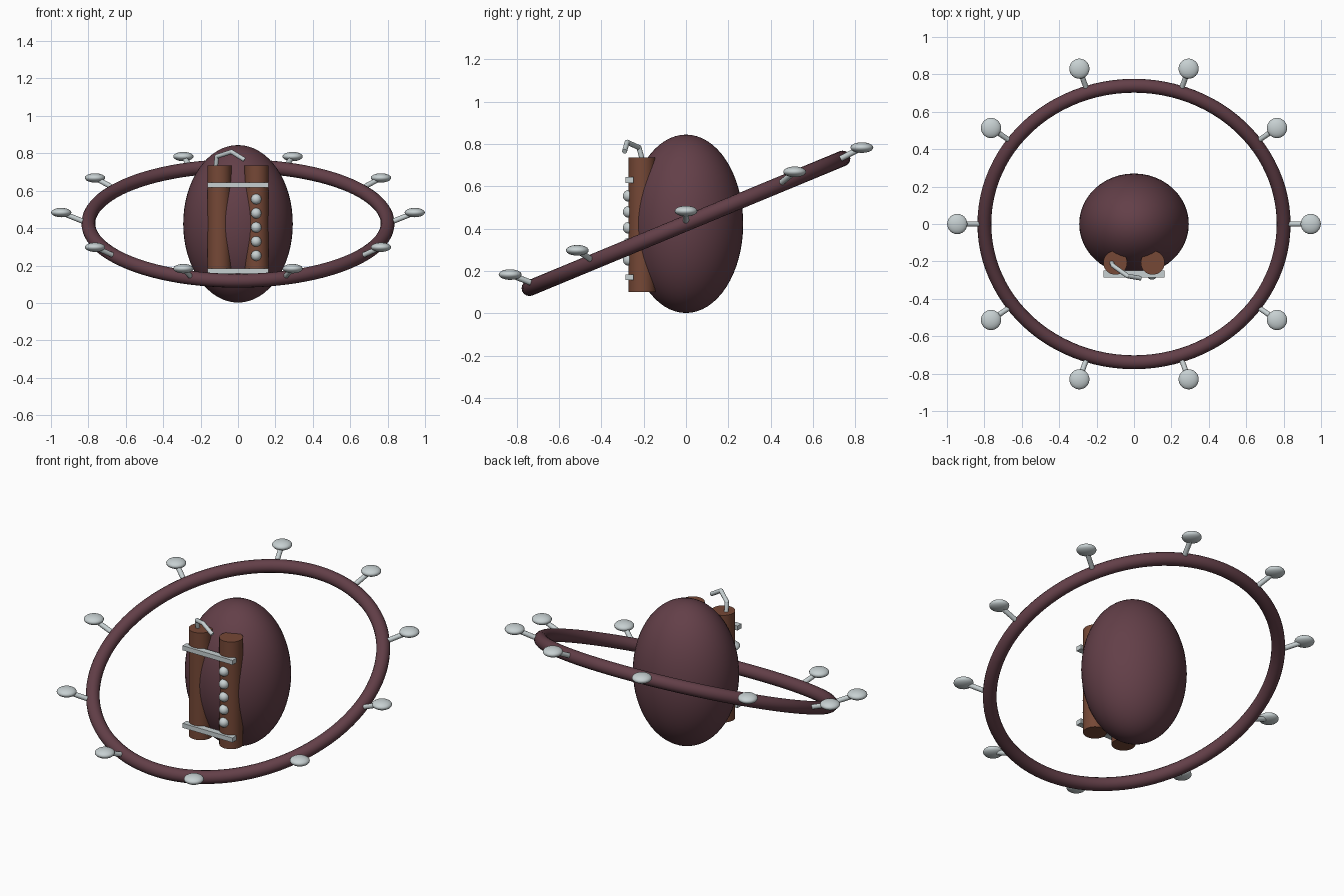
import bpy
from math import radians, cos, sin, pi
from mathutils import Vector

cube = bpy.data.objects.get("Cube")
if cube:
    bpy.data.objects.remove(cube, do_unlink=True)


def material(name, color):
    m = bpy.data.materials.new(name)
    m.use_nodes = True
    m.diffuse_color = (*color, 1)
    m.node_tree.nodes["Principled BSDF"].inputs["Base Color"].default_value = (*color, 1)
    return m


maroon = material("dark maroon", (0.125, 0.05, 0.065))
brown = material("wood brown", (0.18, 0.065, 0.037))
silver = material("silver", (0.57, 0.63, 0.64))


def finish(name, mat):
    ob = bpy.context.object
    ob.name = name
    ob.data.materials.append(mat)
    bpy.ops.object.shade_smooth_by_angle(angle=radians(40))
    return ob


def ellipsoid(name, mat, center, radii, segments=32, rings=16):
    bpy.ops.mesh.primitive_uv_sphere_add(segments=segments, ring_count=rings, location=center)
    bpy.context.object.scale = radii
    return finish(name, mat)


def rod(name, mat, start, end, radius, sides=12):
    start, end = Vector(start), Vector(end)
    axis = end - start
    bpy.ops.mesh.primitive_cylinder_add(vertices=sides, radius=radius, depth=axis.length,
                                        location=(start + end) / 2)
    bpy.context.object.rotation_euler = axis.to_track_quat('Z', 'Y').to_euler()
    return finish(name, mat)


# Egg-shaped body
ellipsoid("body", maroon, (0, 0, 0.423), (0.293, 0.27, 0.421), 48, 32)

# Tilted ring around the body
TILT, RING, MID = radians(22.5), 0.8, 0.425
bpy.ops.mesh.primitive_torus_add(major_radius=RING, minor_radius=0.037, major_segments=96,
                                 minor_segments=16, location=(0, 0, MID),
                                 rotation=(TILT, 0, 0))
finish("ring", maroon)

# Ten flattened discs on stems, spaced evenly round the ring
for i in range(10):
    a = i * pi / 5
    foot = (RING * cos(a), RING * sin(a) * cos(TILT), MID + RING * sin(a) * sin(TILT))
    y = 0.945 * sin(a) * cos(TILT)
    head = (0.945 * cos(a), y, 0.483 + 0.361 * y)
    rod(f"stem_{i}", silver, foot, head, 0.014)
    ellipsoid(f"disc_{i}", silver, head, (0.054, 0.054, 0.025), 24, 12)

# Pair of upright pipes
for side, x in (("right", -0.1), ("left", 0.1)):
    rod(f"{side}_pipe", brown, (x, -0.207, 0.1), (x, -0.207, 0.735), 0.064, 32)

# Cross bars joining the pipes
for name, z in (("lower_bar", 0.17), ("upper_bar", 0.63)):
    bpy.ops.mesh.primitive_cube_add(size=1, location=(0, -0.267, z))
    bpy.context.object.scale = (0.328, 0.037, 0.027)
    finish(name, silver)

# Row of buttons on one pipe
for i in range(5):
    ellipsoid(f"button_{i}", silver, (0.097, -0.27, 0.253 + 0.0755 * i), (0.028,) * 3, 20, 12)

# Bent mouthpiece
path = [(-0.12, -0.205, 0.72), (-0.113, -0.222, 0.783),
        (-0.035, -0.278, 0.808), (0.035, -0.29, 0.765)]
for i, (p, q) in enumerate(zip(path, path[1:])):
    rod(f"mouthpiece_{i}", silver, p, q, 0.012)
for i, p in enumerate(path[1:3]):
    ellipsoid(f"mouthpiece_joint_{i}", silver, p, (0.012,) * 3, 12, 8)
